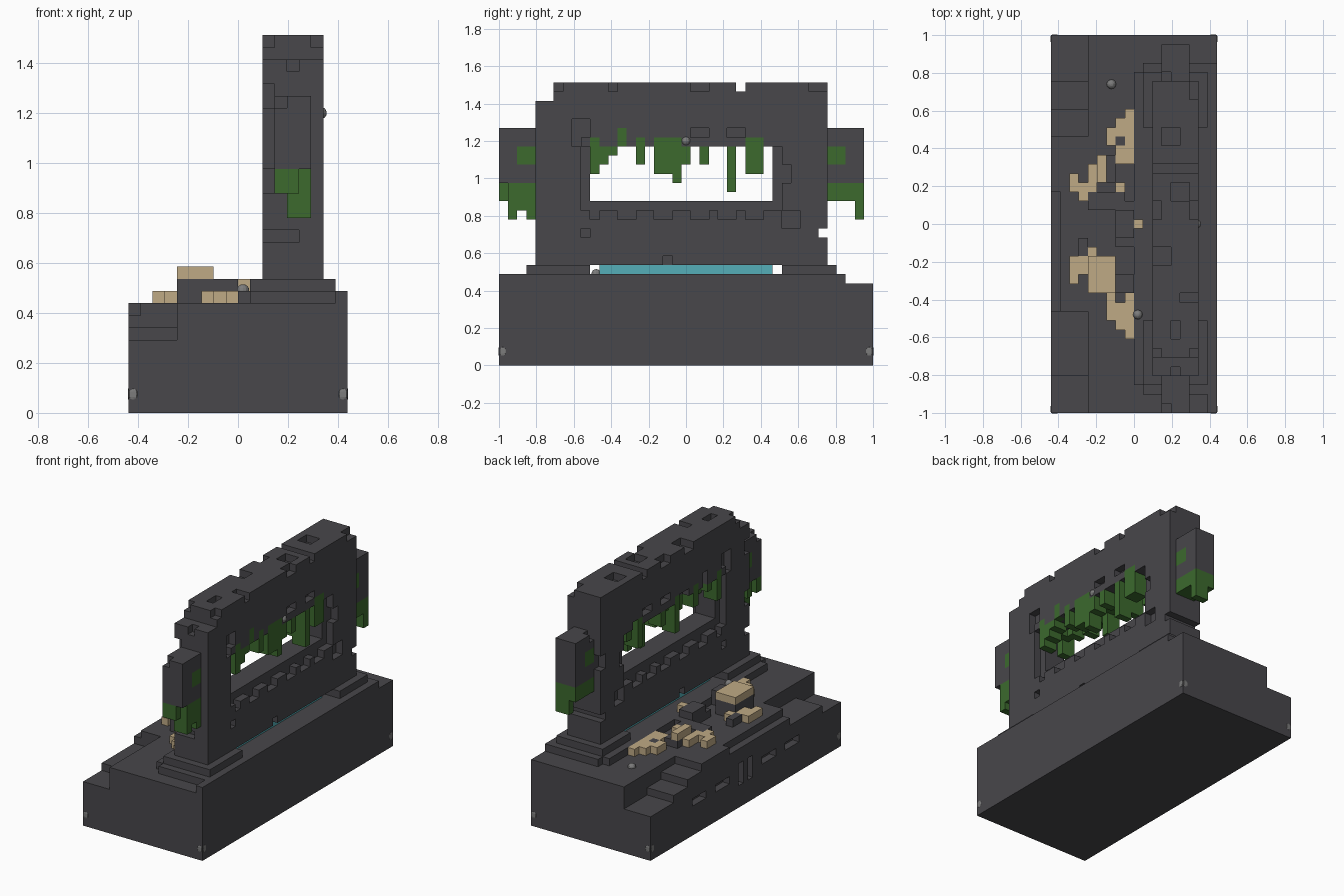
import bpy, bmesh
from mathutils import Vector

default = bpy.data.objects.get("Cube")
if default:
    bpy.data.objects.remove(default, do_unlink=True)

UNIT = 2 / 41                      # edge of one block
ORIGIN = Vector((-9 * UNIT, -1, 0))


def material(name, colour):
    mat = bpy.data.materials.new(name)
    mat.use_nodes = True
    rgba = (*colour, 1)
    mat.diffuse_color = rgba
    mat.node_tree.nodes["Principled BSDF"].inputs["Base Color"].default_value = rgba
    return mat


STONE = material("dark stone", (.065, .063, .07))
VINE = material("vine green", (.045, .144, .027))
SAND = material("sand", (.52, .4, .235))
WATER = material("teal", (.09, .43, .485))
PEBBLE = material("pale grey", (.2, .2, .2))


def finish(bm, name, mat):
    mesh = bpy.data.meshes.new(name)
    bm.to_mesh(mesh)
    bm.free()
    mesh.materials.append(mat)
    obj = bpy.data.objects.new(name, mesh)
    bpy.context.collection.objects.link(obj)
    return obj


def cells(boxes):
    """Grid cells covered by boxes given as x, y and z ranges."""
    return {(x, y, z) for a, b, c, d, e, f in boxes
            for x in range(a, b) for y in range(c, d) for z in range(e, f)}


def blocks(name, mat, boxes, cuts=()):
    """Skin a set of blocks with outward faces, then merge flat areas."""
    solid = cells(boxes) - cells(cuts)
    bm = bmesh.new()
    corners = {}

    def corner(p):
        if p not in corners:
            corners[p] = bm.verts.new(ORIGIN + Vector(p) * UNIT)
        return corners[p]

    for cell in solid:
        for axis in range(3):
            u, v = (axis + 1) % 3, (axis + 2) % 3
            for side in (0, 1):
                near = list(cell)
                near[axis] += 2 * side - 1
                if tuple(near) in solid:
                    continue
                loop = []
                for du, dv in ((0, 0), (1, 0), (1, 1), (0, 1)):
                    p = list(cell)
                    p[axis] += side
                    p[u] += du
                    p[v] += dv
                    loop.append(corner(tuple(p)))
                bm.faces.new(loop if side else loop[::-1])
    bmesh.ops.dissolve_limit(bm, angle_limit=.01, verts=bm.verts, edges=bm.edges)
    return finish(bm, name, mat)


# Plinth: main mass, raised rim, stepped left edge and wall slots
plinth = [(4, 18, 0, 41, 0, 9), (17, 18, 0, 38, 9, 10)]
for start, end, height in ((0, 4, 6), (4, 11, 7), (11, 30, 9), (30, 33, 8),
                           (33, 36, 7), (36, 41, 6)):
    plinth.append((0, 4, start, end, 0, height))
slots = [(0, 1, 11, 24, 8, 9)]
slots += [(0, 1, y, y + 3, 4, 5) for y in (9, 14, 24, 29)]
slots += [(0, 1, y, y + 1, 3, 6) for y in (19, 21)]
blocks("plinth", STONE, plinth, slots)

# Footing slabs under the wall
blocks("footing", STONE, [(9, 17, 2, 38, 9, 10), (10, 17, 3, 10, 10, 11),
                          (10, 17, 31, 37, 10, 11)],
       [(9, 10, 2, 3, 9, 10), (9, 10, 37, 38, 9, 10)])
blocks("water_strip", WATER, [(12, 15, 11, 30, 10, 11)])

# Wall with a window; worn cuts repeat on both faces
opening = (11, 16, 10, 30, 18, 24)
worn = [(9, 31, 17, 18), (9, 10, 18, 24), (30, 31, 18, 24), (31, 32, 20, 22),
        (8, 10, 25, 27), (8, 9, 24, 25), (31, 33, 15, 17), (9, 10, 14, 15),
        (18, 19, 11, 12), (10, 11, 24, 25), (13, 14, 24, 26), (15, 16, 24, 25),
        (17, 20, 24, 25), (21, 23, 25, 26), (25, 27, 25, 26), (27, 29, 24, 25),
        (6, 7, 30, 31), (21, 23, 30, 31)]
worn += [(y, y + 2, 16, 17) for y in (13, 17, 21, 24, 27)] + [(10, 11, 16, 17)]
cuts = [opening]
for y0, y1, z0, z1 in worn:
    cuts += [(x, x + 1, y0, y1, z0, z1) for x in (11, 15)]
# Broken crown and ends
cuts += [(11, 16, 4, 6, 29, 31), (11, 16, 26, 27, 30, 31),
         (13, 14, 8, 10, 30, 31), (14, 16, 12, 13, 30, 31),
         (11, 13, 16, 18, 30, 31), (13, 15, 23, 25, 30, 31),
         (12, 14, 29, 31, 30, 31), (15, 16, 34, 36, 30, 31),
         (11, 14, 35, 36, 14, 15), (14, 16, 35, 36, 14, 15),
         (11, 12, 4, 5, 25, 27), (11, 12, 4, 5, 18, 20),
         (11, 14, 4, 5, 14, 15), (11, 12, 35, 36, 21, 23),
         (13, 14, 4, 5, 28, 29)]
blocks("wall", STONE, [(11, 16, 4, 36, 11, 31)], cuts)

# Side brackets with green inlays and hanging growth
for name, y0, y1, inlay in (("front_bracket", 0, 4, 2), ("back_bracket", 36, 40, 36)):
    patch = (12, 15, inlay, inlay + 2, 22, 24)
    notch = (12, 13, y0, y0 + 1, 25, 26)
    blocks(name, STONE, [(12, 15, y0, y1, 20, 26)], [patch, notch])
    blocks(name + "_inlay", VINE, [patch])
blocks("front_growth", VINE, [(12, 14, 0, 1, 18, 21), (13, 15, 1, 2, 16, 20),
                              (12, 15, 2, 3, 17, 20), (13, 15, 3, 4, 16, 20)],
       [(12, 13, 2, 3, 17, 18)])
blocks("back_growth", VINE, [(12, 15, 36, 40, 18, 20), (13, 15, 39, 40, 16, 18)])

# Vines hanging in the window: y range, z range
vines = []
for i, (y0, y1, z0, z1) in enumerate((
        (10, 11, 21, 25), (11, 12, 22, 24), (12, 13, 23, 24), (13, 14, 24, 26),
        (15, 16, 22, 25), (17, 19, 21, 25), (19, 20, 20, 25), (20, 21, 22, 24),
        (22, 23, 22, 24), (25, 26, 19, 24), (27, 28, 21, 25), (28, 29, 21, 25))):
    back = 11 + i % 2
    vines += [(back, back + 2, y0, y1, z0 + i % 2, z1), (14, 16, y0, y1, z0, z1)]
blocks("window_vines", VINE, vines, [(12, 15, 0, 41, 24, 31)])

# Rubble steps and sand heaps on the terrace
blocks("rubble", STONE, [(3, 4, 17, 19, 9, 10), (4, 8, 22, 24, 9, 10),
                         (7, 9, 18, 23, 9, 10), (7, 9, 19, 22, 10, 11),
                         (5, 7, 25, 28, 9, 10), (4, 7, 13, 17, 9, 11),
                         (7, 9, 13, 15, 9, 11), (7, 8, 29, 30, 9, 10)])
blocks("sand_front", SAND, [(8, 9, 8, 13, 9, 10), (7, 8, 9, 13, 9, 10),
                            (6, 7, 10, 13, 9, 10), (4, 7, 13, 17, 11, 12),
                            (2, 4, 15, 17, 9, 10), (2, 3, 14, 15, 9, 10),
                            (4, 5, 17, 18, 9, 10)],
       [(7, 8, 12, 13, 9, 10)])
blocks("sand_back", SAND, [(8, 9, 27, 33, 9, 10), (7, 8, 27, 29, 9, 10),
                           (7, 8, 30, 32, 9, 10), (6, 7, 29, 31, 9, 10),
                           (4, 6, 25, 27, 9, 10), (5, 6, 25, 28, 10, 11),
                           (2, 3, 24, 26, 9, 10), (3, 5, 23, 25, 9, 10),
                           (7, 8, 24, 25, 9, 10), (9, 10, 20, 21, 10, 11)])


# Small pale studs, trimmed flush at the plinth corners
def stud(name, place, radius):
    bm = bmesh.new()
    bmesh.ops.create_uvsphere(bm, u_segments=12, v_segments=8, radius=radius)
    for v in bm.verts:
        v.co += Vector(place)
        v.co.x = max(-.441, min(.441, v.co.x))
        v.co.y = max(-1.002, min(1.002, v.co.y))
    finish(bm, name, PEBBLE)


for side, sx in (("left", 1), ("right", -1)):
    for end, sy in (("front", -1), ("back", 1)):
        stud(f"{end}_{side}_stud", (sx * .42, sy * .98, .075), .03)
stud("terrace_stud", (-.12, .74, .44), .025)
stud("footing_stud", (.02, -.48, .49), .025)
stud("lintel_stud", (.33, 0, 1.2), .025)
